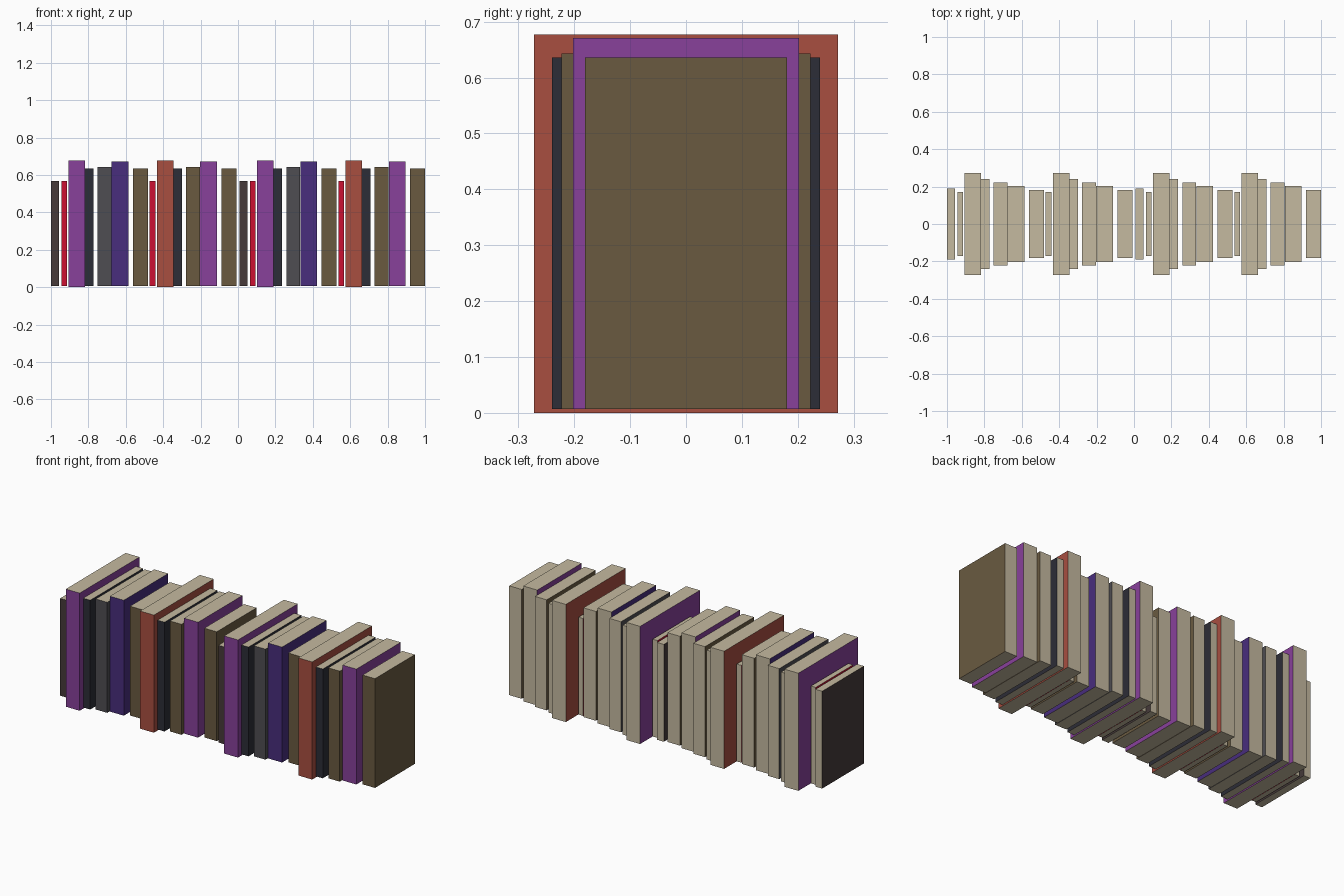
import bpy, bmesh

if "Cube" in bpy.data.objects:
    bpy.data.objects.remove(bpy.data.objects["Cube"])


def lin(c):
    c /= 255
    return c / 12.92 if c <= 0.04045 else ((c + 0.055) / 1.055) ** 2.4


def material(name, rgb):
    m = bpy.data.materials.new(name)
    m.diffuse_color = (*[lin(c) for c in rgb], 1)
    m.use_nodes = True
    m.node_tree.nodes["Principled BSDF"].inputs["Base Color"].default_value = m.diffuse_color
    return m


MATS = {n: material(n, c) for n, c in {
    "paper": (197, 186, 160), "dark_brown": (70, 58, 58), "red": (204, 16, 50),
    "purple": (136, 65, 155), "navy": (44, 45, 55), "grey": (78, 77, 82),
    "indigo": (72, 45, 125), "brown": (106, 90, 64), "rust": (168, 78, 64)}.items()}

# book formats: left offset, width, half depth, bottom, top
FIRST = (-1.0, 0.043, 0.19, 0.007, 0.567)
FORMATS = [
    (-0.945, 0.030, 0.17, 0.007, 0.567),
    (-0.906, 0.088, 0.272, 0.0, 0.677),
    (-0.817, 0.044, 0.24, 0.007, 0.636),
    (-0.750, 0.073, 0.223, 0.007, 0.643),
    (-0.675, 0.089, 0.202, 0.007, 0.671),
    (-0.561, 0.079, 0.181, 0.007, 0.636)]
COLOURS = [["red", "purple", "navy", "grey", "indigo", "brown"],
           ["red", "rust", "navy", "brown", "purple", "brown"]]


def book(fmt, shift, colour):
    """Block with a coloured spine and covers, paper on top, bottom and back."""
    x, w, d, z0, z1 = fmt
    x += shift
    bm = bmesh.new()
    bmesh.ops.create_cube(bm, size=1)
    for v in bm.verts:
        v.co = (x + w * (v.co.x + 0.5), 2 * d * v.co.y, z0 + (z1 - z0) * (v.co.z + 0.5))
    bm.normal_update()
    for f in bm.faces:
        f.material_index = int(abs(f.normal.z) > 0.5 or f.normal.y > 0.5)
    me = bpy.data.meshes.new(colour + "_book")
    bm.to_mesh(me)
    bm.free()
    me.materials.append(MATS[colour])
    me.materials.append(MATS["paper"])
    bpy.context.collection.objects.link(bpy.data.objects.new(colour + "_book", me))


# two equal rows end to end, each with two runs of six formats
for row in (0, 1.008):
    book(FIRST, row, "dark_brown")
    for run, colours in enumerate(COLOURS):
        for fmt, colour in zip(FORMATS, colours):
            book(fmt, row + run * 0.473, colour)
